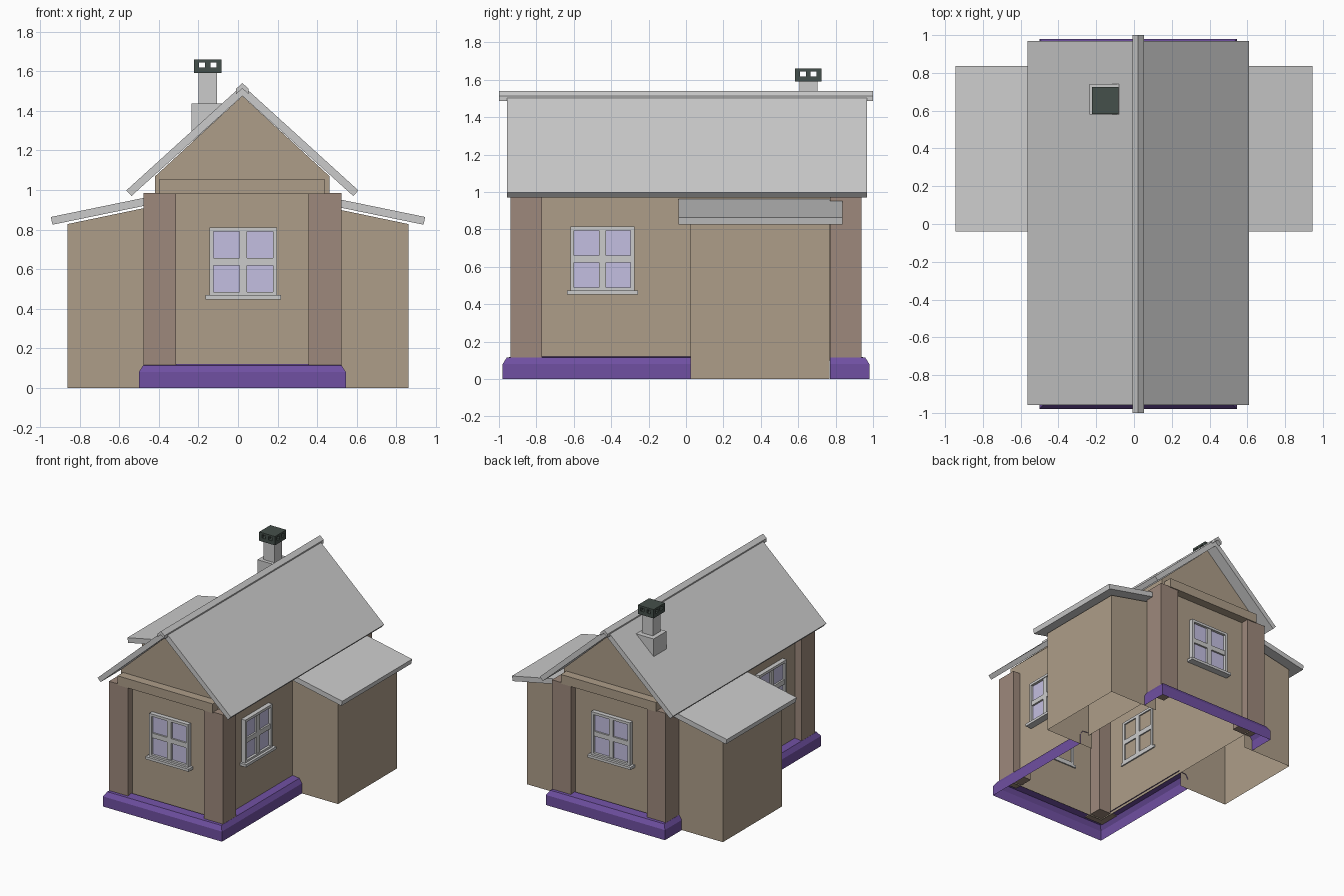
import bpy, bmesh
from math import radians
from mathutils import Matrix, Vector

if "Cube" in bpy.data.objects:
    bpy.data.objects.remove(bpy.data.objects["Cube"])

CX = 0.022  # centre line of the main house


def material(name, rgb):
    m = bpy.data.materials.new(name)
    m.diffuse_color = (*rgb, 1)
    m.use_nodes = True
    m.node_tree.nodes["Principled BSDF"].inputs["Base Color"].default_value = m.diffuse_color
    return m


WALL = material("plaster", (0.42, 0.34, 0.25))
POST = material("post_timber", (0.34, 0.25, 0.20))
BASE = material("foundation_purple", (0.16, 0.08, 0.36))
GLASS = material("glass", (0.55, 0.52, 0.75))
DARK = material("chimney_cap_dark", (0.06, 0.08, 0.07))


def mesh(name, verts, faces, mat=None, matrix=None):
    me = bpy.data.meshes.new(name)
    me.from_pydata([tuple(v) for v in verts], [], faces)
    bm = bmesh.new()
    bm.from_mesh(me)
    bmesh.ops.recalc_face_normals(bm, faces=bm.faces)
    bm.to_mesh(me)
    bm.free()
    ob = bpy.data.objects.new(name, me)
    bpy.context.collection.objects.link(ob)
    if mat:
        me.materials.append(mat)
    if matrix:
        ob.matrix_world = matrix
    return ob


def boxes(name, specs, mat=None, matrix=None):
    """One object made of boxes, each (x0, x1, y0, y1, z0, z1)."""
    verts, faces = [], []
    for x0, x1, y0, y1, z0, z1 in specs:
        n = len(verts)
        verts += [(x, y, z) for z in (z0, z1)
                  for x, y in ((x0, y0), (x1, y0), (x1, y1), (x0, y1))]
        faces += [[n + i for i in f] for f in
                  ((3, 2, 1, 0), (4, 5, 6, 7), (0, 1, 5, 4),
                   (1, 2, 6, 5), (2, 3, 7, 6), (3, 0, 4, 7))]
    return mesh(name, verts, faces, mat, matrix)


def prism(name, profile, y0, y1, mat=None, skip=()):
    """Extrude an x-z profile along y; skip lists the edges left open."""
    n = len(profile)
    verts = [(x, y, z) for y in (y0, y1) for x, z in profile]
    faces = [list(range(n)), list(range(2 * n - 1, n - 1, -1))]
    faces += [[i, (i + 1) % n, n + (i + 1) % n, n + i]
              for i in range(n) if i not in skip]
    return mesh(name, verts, faces, mat)


# Main walls with gables, open below and under the roof
prism("main_walls", [(CX - .44, .1), (CX + .44, .1), (CX + .44, 1.07),
                     (CX, 1.475), (CX - .44, 1.07)], -.875, .875, WALL, skip=(0, 2, 3))

# Corner posts and gable beams
for side, sx in (("left", -1), ("right", 1)):
    for end, sy in (("front", -1), ("back", 1)):
        xs = sorted((CX + sx * .335, CX + sx * .5))
        ys = sorted((sy * .77, sy * .937))
        boxes(f"{end}_{side}_corner_post", [(*xs, *ys, .11, .985)], POST)
for end, sy in (("front", -1), ("back", 1)):
    ys = sorted((sy * .865, sy * .945))
    boxes(f"{end}_gable_beam", [(CX - .42, CX + .417, *ys, .98, 1.053)], WALL)

# Foundation kerb: front and back runs that stop at the side rooms
section = [(0, 0), (0, .08), (.022, .115), (.09, .122)]
for end, sy, stop in (("front", -1, .03), ("back", 1, .77)):
    verts = []
    for d, z in section:
        hx, hy = .523 - d, sy * (.98 - d)
        verts += [(CX - hx, stop, z), (CX - hx, hy, z), (CX + hx, hy, z), (CX + hx, stop, z)]
    faces = [[4 * j + i, 4 * j + i + 1, 4 * j + i + 5, 4 * j + i + 4]
             for j in range(3) for i in range(3)]
    mesh(f"{end}_foundation", verts, faces, BASE)

# Main roof slabs and ridge cap
for side, s in (("left", -1), ("right", 1)):
    prism(f"{side}_roof", [(CX, 1.53), (CX + s * .586, .998),
                           (CX + s * .56, .97), (CX, 1.475)], -.958, .968)
prism("ridge_cap", [(CX, 1.54), (CX + .031, 1.512), (CX + .031, 1.485), (CX, 1.512),
                    (CX - .031, 1.485), (CX - .031, 1.512)], -1, 1)

# Side rooms with lean-to roofs
for side, s in (("left", -1), ("right", 1)):
    prism(f"{side}_room", [(s * .862, 0), (s * .862, .828), (s * .43, .918), (s * .43, 0)],
          .025, .768, WALL, skip=(1, 2, 3))
    prism(f"{side}_room_roof", [(s * .945, .864), (s * .41, .974),
                                (s * .402, .935), (s * .937, .825)], -.04, .837)


# Windows, built facing -y
def window(side, loc, angle):
    mat = Matrix.Translation(Vector(loc)) @ Matrix.Rotation(radians(angle), 4, 'Z')
    w, h, t, m, o = .171, .173, .02, .019, -.035
    frame = [(-w, -w + t, o, .01, -h, h), (w - t, w, o, .01, -h, h),
             (-w + t, w - t, o, .01, h - t, h), (-w + t, w - t, o, .01, -h, -h + t),
             (-m, m, o + .006, .01, -h + t, h - t),
             (-w + t, -m, o + .006, .01, -m, m), (m, w - t, o + .006, .01, -m, m),
             (-.19, .19, -.055, .01, -h - .016, -h + .005)]
    boxes(f"{side}_window_frame", frame, None, mat)
    boxes(f"{side}_window_glass", [(-w + t, w - t, -.015, -.005, -h + t, h - t)], GLASS, mat)


window("front", (.027, -.875, .637), 0)
window("back", (.027, .875, .637), 180)
window("right", (CX + .44, -.447, .641), 90)
window("left", (CX - .44, -.447, .641), -90)

# Chimney: base block, stack and vented cap
boxes("chimney_base", [(-.235, -.08, .58, .742, 1.25, 1.437)])
boxes("chimney_stack", [(-.2, -.105, .607, .702, 1.43, 1.6)])
cap = [(-.222, -.083, .583, .724, 1.59, 1.618), (-.222, -.083, .583, .724, 1.645, 1.66)]
for i in range(3):
    for j in range(3):
        x, y = -.222 + i * .0565, .583 + j * .0575
        cap.append((x, x + .026, y, y + .026, 1.618, 1.645))
boxes("chimney_cap", cap, DARK)
